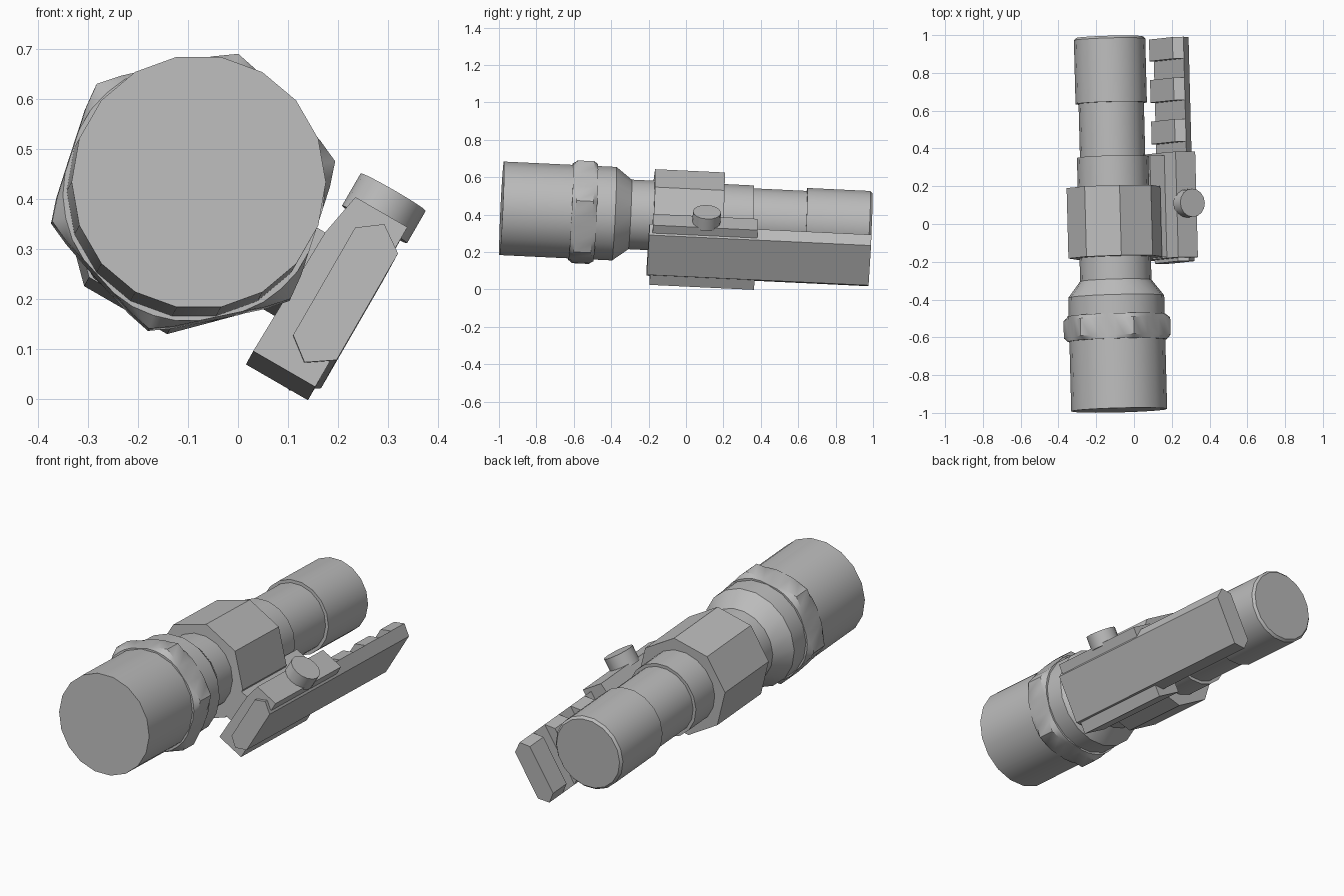
import bpy, bmesh, math
from mathutils import Matrix, Vector

if "Cube" in bpy.data.objects:
    bpy.data.objects.remove(bpy.data.objects["Cube"])

# Tilted working frame: X = outward to the rail, Y = along the light, Z = across the rail
axis = Vector((-0.026, 1, -0.0475)).normalized()
out = Vector((math.cos(math.radians(30)), 0, -0.5))
out = (out - axis * out.dot(axis)).normalized()
across = out.cross(axis)
FRAME = Matrix((out, axis, across)).transposed().to_4x4()
FRAME.translation = Vector((-0.104, 0, 0.387))

grey = bpy.data.materials.new("mid grey")
grey.diffuse_color = (0.5, 0.5, 0.5, 1)
grey.use_nodes = True
grey.node_tree.nodes["Principled BSDF"].inputs["Base Color"].default_value = grey.diffuse_color


def finish(name, bm, smooth=False):
    bmesh.ops.recalc_face_normals(bm, faces=bm.faces)
    mesh = bpy.data.meshes.new(name)
    bm.to_mesh(mesh)
    bm.free()
    mesh.materials.append(grey)
    ob = bpy.data.objects.new(name, mesh)
    ob.matrix_world = FRAME
    bpy.context.collection.objects.link(ob)
    if smooth:
        bpy.ops.object.select_all(action='DESELECT')
        ob.select_set(True)
        bpy.context.view_layer.objects.active = ob
        bpy.ops.object.shade_smooth_by_angle(angle=math.radians(30))
    return ob


def loft(name, rings, smooth=False):
    """Skin a list of closed rings of points and cap both ends."""
    bm = bmesh.new()
    loops = [[bm.verts.new(p) for p in ring] for ring in rings]
    for a, b in zip(loops, loops[1:]):
        for i in range(len(a)):
            j = (i + 1) % len(a)
            bm.faces.new((a[i], a[j], b[j], b[i]))
    bm.faces.new(loops[0])
    bm.faces.new(loops[-1])
    return finish(name, bm, smooth)


def ring(y, radius, count, start=0.0):
    """Circle about the light's axis; radius may depend on the angle."""
    pts = []
    for i in range(count):
        a = start + math.tau * i / count
        r = radius(a) if callable(radius) else radius
        pts.append((r * math.cos(a), y, r * math.sin(a)))
    return pts


def prism(name, profile, y0, y1):
    return loft(name, [[(x, y, z) for x, z in profile] for y in (y0, y1)])


# Light body: head, cone, neck, collar, tube and tail cap
body = [(-0.987, 0.254), (-0.385, 0.254), (-0.30, 0.189), (0.355, 0.189),
        (0.355, 0.173), (0.64, 0.173), (0.64, 0.189), (0.978, 0.189), (0.99, 0.178)]
loft("light_body", [ring(y, r, 18, math.radians(10)) for y, r in body], True)

# Six-lobed grip ring around the head, corners chamfered like a nut
def lobed(limit):
    def radius(a):
        off = (a - math.radians(42)) % math.radians(60) - math.radians(30)
        return min(0.256 / math.cos(off), limit)
    return radius

stations = [(-0.618, 0.262), (-0.597, 0.289), (-0.505, 0.289), (-0.484, 0.262)]
loft("grip_ring", [ring(y, lobed(r), 36, math.radians(2)) for y, r in stations], True)

# Octagonal mounting ring
loft("mount_ring", [ring(y, 0.25, 8, math.radians(22.5)) for y in (-0.178, 0.195)])

# Block joining mounting ring and clamp
prism("mount_block", [(0.18, -0.083), (0.275, -0.083), (0.275, 0.083), (0.18, 0.083)],
      -0.178, 0.36)

# Clamp around the rail
prism("rail_clamp", [(0.262, -0.195), (0.405, -0.195), (0.405, 0.174),
                     (0.285, 0.174), (0.268, 0.083)], -0.185, 0.375)

# Clamp screw knob
bm = bmesh.new()
bmesh.ops.create_cone(bm, cap_ends=True, segments=16, radius1=0.075, radius2=0.075,
                      depth=0.075, matrix=Matrix.Translation((0.345, 0.1, 0.1985)))
finish("clamp_knob", bm, True)

# Slotted accessory rail: base plus evenly spaced teeth
prism("rail_base", [(0.362, -0.164), (0.415, -0.128), (0.415, 0.118), (0.362, 0.155)],
      -0.203, 0.985)
for k in range(6):
    start = -0.23 + 0.22 * k
    prism("rail_tooth", [(0.315, -0.128), (0.362, -0.164), (0.362, 0.155), (0.315, 0.12)],
          max(start, -0.203), min(start + 0.12, 0.985))
